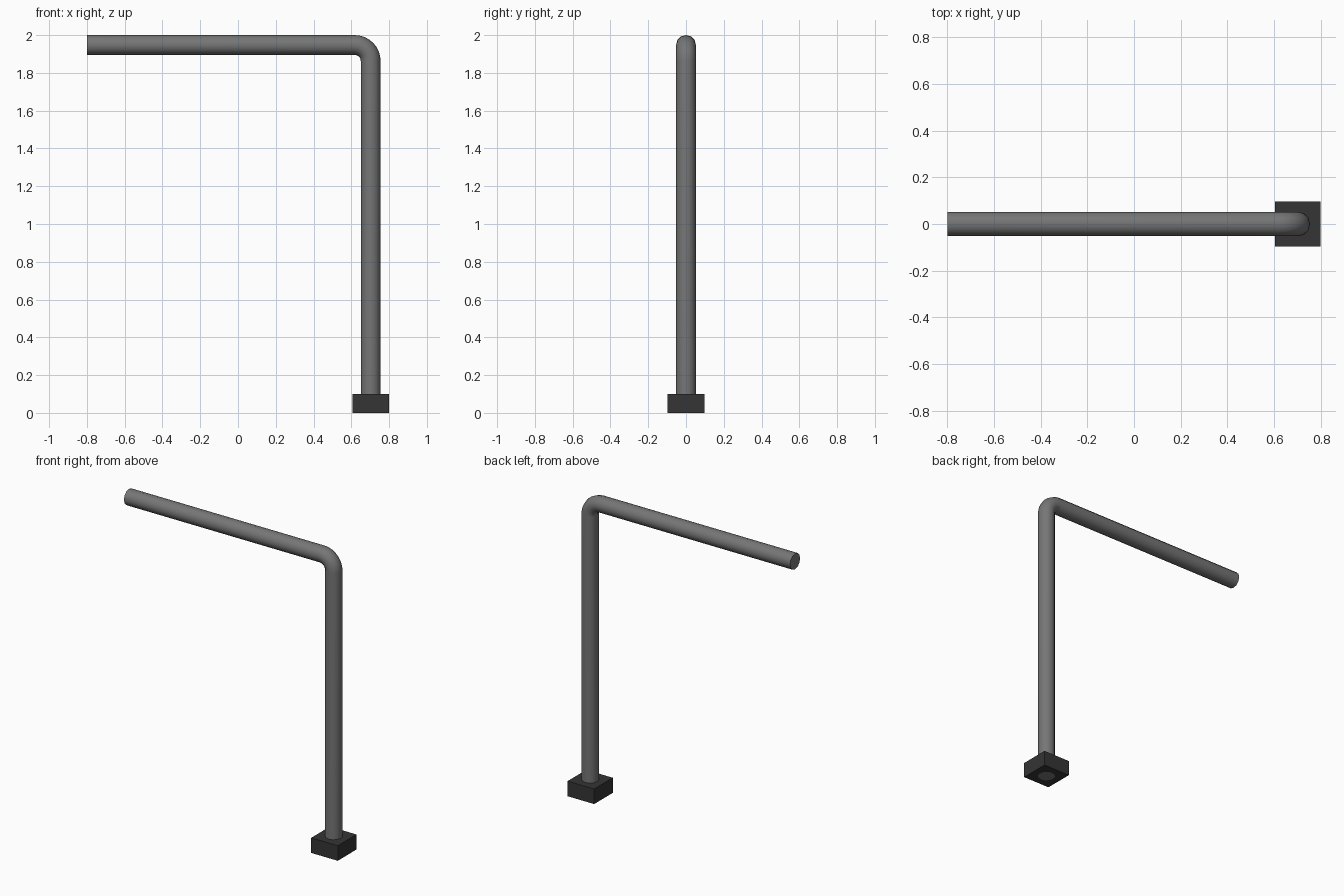
import bpy, bmesh, math
from mathutils import Vector

if "Cube" in bpy.data.objects:
    bpy.data.objects.remove(bpy.data.objects["Cube"])


def material(name, v):
    m = bpy.data.materials.new(name)
    m.diffuse_color = (v, v, v, 1)
    m.use_nodes = True
    m.node_tree.nodes["Principled BSDF"].inputs["Base Color"].default_value = m.diffuse_color
    return m


def finish(name, bm, mat, smooth=False):
    bmesh.ops.recalc_face_normals(bm, faces=bm.faces)
    me = bpy.data.meshes.new(name)
    bm.to_mesh(me)
    bm.free()
    me.materials.append(mat)
    ob = bpy.data.objects.new(name, me)
    bpy.context.collection.objects.link(ob)
    if smooth:
        bpy.ops.object.select_all(action='DESELECT')
        ob.select_set(True)
        bpy.context.view_layer.objects.active = ob
        bpy.ops.object.shade_smooth_by_angle(angle=math.radians(40))
    return ob


grey = material("pipe grey", 0.18)
dark = material("base dark grey", 0.035)

SIDES, R, PX, TOP, BEND = 12, 0.0525, 0.7025, 1.9475, 0.085

# bent pipe: rings swept up the post, round the bend and along the arm
stations = [(PX, 0.0, 0.0)]
for i in range(9):
    a = math.radians(90 * i / 8)
    stations.append((PX - BEND + BEND * math.cos(a), TOP - BEND + BEND * math.sin(a), a))
stations.append((-0.8, TOP, math.pi / 2))

bm = bmesh.new()
rings = []
for x, z, a in stations:
    out = Vector((math.cos(a), 0, math.sin(a)))
    ring = []
    for k in range(SIDES):
        t = 2 * math.pi * k / SIDES
        ring.append(bm.verts.new(Vector((x, 0, z)) + out * R * math.cos(t)
                                 + Vector((0, R * math.sin(t), 0))))
    rings.append(ring)
for lo, hi in zip(rings, rings[1:]):
    for k in range(SIDES):
        n = (k + 1) % SIDES
        bm.faces.new((lo[k], lo[n], hi[n], hi[k]))
bm.faces.new(rings[-1])
bm.faces.new(rings[0])
finish("bent_pipe", bm, grey, True)

# square base block, hollow underneath around the pipe foot
bm = bmesh.new()
bmesh.ops.create_cube(bm, size=1)
for v in bm.verts:
    v.co = (PX + v.co.x * 0.195, v.co.y * 0.195, 0.05 + v.co.z * 0.1)
finish("base_block", bm, dark)
